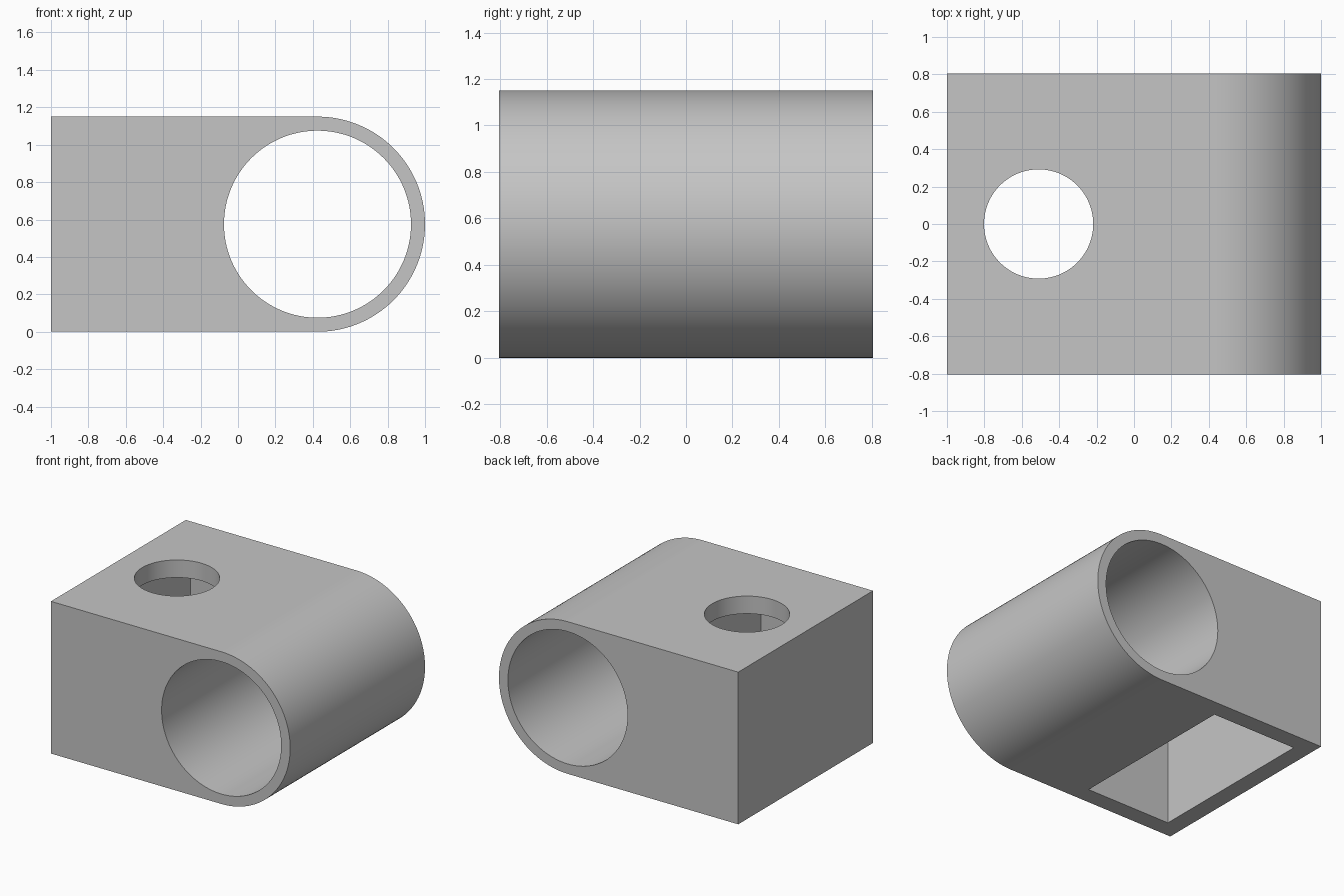
import bpy, bmesh, math
from mathutils import Matrix

DEPTH = 1.61          # full size along y
RADIUS = 0.575        # rounded end
AXIS_X = 0.425        # centre of the rounded end and bore
WALL = 0.133

if "Cube" in bpy.data.objects:
    bpy.data.objects.remove(bpy.data.objects["Cube"])

grey = bpy.data.materials.new("plain grey")
grey.use_nodes = True
colour = (0.56, 0.56, 0.56, 1)
grey.diffuse_color = colour
grey.node_tree.nodes["Principled BSDF"].inputs["Base Color"].default_value = colour


def make_object(name, bm):
    bmesh.ops.recalc_face_normals(bm, faces=bm.faces)
    mesh = bpy.data.meshes.new(name)
    bm.to_mesh(mesh)
    bm.free()
    mesh.materials.append(grey)
    obj = bpy.data.objects.new(name, mesh)
    bpy.context.collection.objects.link(obj)
    return obj


def cylinder(name, radius, length, matrix):
    bm = bmesh.new()
    bmesh.ops.create_cone(bm, cap_ends=True, segments=128, radius1=radius,
                          radius2=radius, depth=length, matrix=matrix)
    return make_object(name, bm)


def box(name, low, high):
    bm = bmesh.new()
    size = [h - l for l, h in zip(low, high)]
    centre = [(h + l) / 2 for l, h in zip(low, high)]
    bmesh.ops.create_cube(bm, size=1, matrix=Matrix.Translation(centre)
                          @ Matrix.Diagonal((*size, 1)))
    return make_object(name, bm)


# Block with one half-round end, extruded along y
steps = 64
profile = [(-1, 2 * RADIUS), (-1, 0)]
for i in range(steps + 1):
    a = math.pi * (i / steps - 0.5)
    profile.append((AXIS_X + RADIUS * math.cos(a), RADIUS + RADIUS * math.sin(a)))
bm = bmesh.new()
face = bm.faces.new([bm.verts.new((x, -DEPTH / 2, z)) for x, z in profile])
out = bmesh.ops.extrude_face_region(bm, geom=[face])
bmesh.ops.translate(bm, vec=(0, DEPTH, 0),
                    verts=[v for v in out["geom"] if isinstance(v, bmesh.types.BMVert)])
body = make_object("bracket_body", bm)

# Cutters: long bore, pocket open below, round hole in the roof
cutters = [
    cylinder("bore_cutter", 0.5, 2 * DEPTH,
             Matrix.Translation((AXIS_X, 0, RADIUS)) @ Matrix.Rotation(math.pi / 2, 4, 'X')),
    box("pocket_cutter", (-1 + WALL, WALL - DEPTH / 2, -0.2),
        (-0.157, DEPTH / 2 - WALL, 2 * RADIUS - WALL)),
    cylinder("roof_hole_cutter", 0.292, 0.6, Matrix.Translation((-0.51, 0, 2 * RADIUS))),
]
bpy.context.view_layer.objects.active = body
for cutter in cutters:
    mod = body.modifiers.new(cutter.name, 'BOOLEAN')
    mod.operation = 'DIFFERENCE'
    mod.solver = 'EXACT'
    mod.object = cutter
    bpy.ops.object.modifier_apply(modifier=mod.name)
for cutter in cutters:
    bpy.data.objects.remove(cutter)

# Smooth round walls, sharp edges
bpy.ops.object.select_all(action='DESELECT')
body.select_set(True)
bpy.ops.object.shade_smooth_by_angle(angle=math.radians(30))
